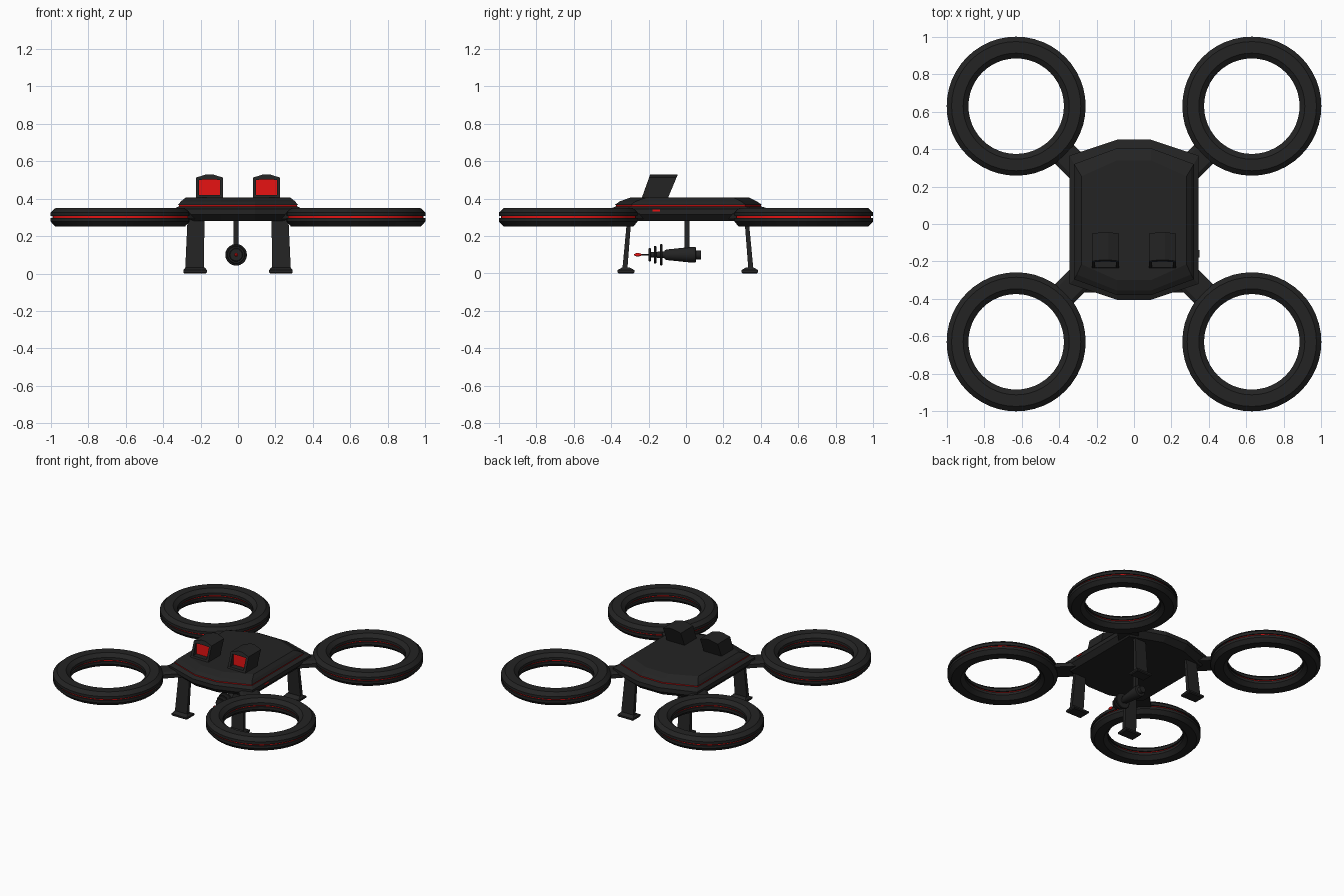
import bpy, bmesh, math
from mathutils import Vector, Matrix

cube = bpy.data.objects.get("Cube")
if cube:
    bpy.data.objects.remove(cube, do_unlink=True)


def material(name, rgb):
    m = bpy.data.materials.new(name)
    m.use_nodes = True
    m.diffuse_color = (*rgb, 1)
    m.node_tree.nodes["Principled BSDF"].inputs["Base Color"].default_value = (*rgb, 1)
    return m


MATS = [material("charcoal", (0.017, 0.017, 0.017)), material("signal_red", (0.8, 0.006, 0.006))]


def finish(name, bm, smooth=False):
    bmesh.ops.recalc_face_normals(bm, faces=bm.faces)
    mesh = bpy.data.meshes.new(name)
    bm.to_mesh(mesh)
    bm.free()
    for m in MATS:
        mesh.materials.append(m)
    ob = bpy.data.objects.new(name, mesh)
    bpy.context.collection.objects.link(ob)
    if smooth:
        bpy.ops.object.select_all(action="DESELECT")
        ob.select_set(True)
        bpy.context.view_layer.objects.active = ob
        bpy.ops.object.shade_smooth_by_angle(angle=math.radians(25))
    return ob


def loft(name, rings, closed=False, red=(), smooth=False):
    """Skin equal-length point loops; bands listed in red get the accent colour."""
    bm = bmesh.new()
    loops = [[bm.verts.new(p) for p in ring] for ring in rings]
    count = len(loops)
    for i in range(count if closed else count - 1):
        a, b = loops[i], loops[(i + 1) % count]
        for j in range(len(a)):
            k = (j + 1) % len(a)
            f = bm.faces.new((a[j], a[k], b[k], b[j]))
            f.material_index = int(i in red)
    if not closed:
        bm.faces.new(loops[0])
        bm.faces.new(loops[-1])
    return finish(name, bm, smooth)


def rect(cx, cy, z, w, d):
    return [(cx + sx * w / 2, cy + sy * d / 2, z) for sx, sy in ((-1, -1), (1, -1), (1, 1), (-1, 1))]


# Hull: octagonal outline, stacked layers with a recessed red seam
def outline(z, hx, front, back):
    n, s = 0.09, 0.085
    return [(-n, front, z), (n, front, z), (hx, front + s, z), (hx, back - s, z),
            (n, back, z), (-n, back, z), (-hx, back - s, z), (-hx, front + s, z)]


hull = [(0.28, 0.315, -0.37, 0.41), (0.315, 0.345, -0.405, 0.45), (0.345, 0.345, -0.405, 0.45),
        (0.357, 0.32, -0.38, 0.405), (0.357, 0.315, -0.375, 0.4), (0.367, 0.315, -0.375, 0.4),
        (0.367, 0.32, -0.38, 0.405), (0.385, 0.305, -0.355, 0.38), (0.405, 0.28, -0.3, 0.34)]
loft("hull", [outline(*layer) for layer in hull], red=(4,))

# Small marker light on the left flank
loft("side_marker", [rect(0.345, -0.16, z, 0.008, 0.04) for z in (0.331, 0.341)], red=(0,))


# Rotor guards: chamfered rings with red grooves outside and inside
GUARD = [(0.345, 0.25), (0.371, 0.277), (0.371, 0.296), (0.361, 0.296), (0.361, 0.306),
         (0.371, 0.306), (0.371, 0.326), (0.345, 0.35), (0.283, 0.35), (0.255, 0.326),
         (0.255, 0.306), (0.265, 0.306), (0.265, 0.296), (0.255, 0.296), (0.255, 0.277), (0.283, 0.25)]


def circle(r, z, cx, cy, n=48):
    return [(cx + r * math.cos(math.tau * i / n), cy + r * math.sin(math.tau * i / n), z) for i in range(n)]


for sx, side in ((-1, "right"), (1, "left")):
    for sy, end in ((-1, "front"), (1, "back")):
        tag = f"{end}_{side}"
        c = 0.629
        loft(f"{tag}_rotor_guard", [circle(r, z, sx * c, sy * c) for r, z in GUARD],
             closed=True, red=(3, 11), smooth=True)

        # Diagonal arm joining hull and guard
        along, across = Vector((sx, sy, 0)).normalized(), Vector((-sy, sx, 0)).normalized()
        sections = []
        for dist in (0.3, 0.56):
            p = along * dist
            sections.append([p + across * u + Vector((0, 0, z)) for u, z in
                             ((-0.07, 0.29), (0.07, 0.29), (0.07, 0.318), (0.05, 0.33),
                              (-0.05, 0.33), (-0.07, 0.318))])
        loft(f"{tag}_arm", sections)

        # Landing leg and flared foot
        y = -0.303 if sy < 0 else 0.323
        loft(f"{tag}_leg", [rect(sx * 0.232, y + sy * 0.024, 0.02, 0.1, 0.027),
                            rect(sx * 0.224, y, 0.3, 0.09, 0.022)])
        loft(f"{tag}_foot", [rect(sx * 0.229, y + sy * 0.018, z, w, d) for z, w, d in
                             ((0, 0.115, 0.075), (0.006, 0.125, 0.09), (0.018, 0.125, 0.09), (0.032, 0.105, 0.04))])


# Camera pods: slanted housings with a recessed upright red lens
for sx, side in ((-1, "right"), (1, "left")):
    cx = sx * 0.152

    def section(half, z_low, z_mid, z_top, y0, shear):
        pts = ((-half, z_low), (half, z_low), (half, z_mid), (half * 0.2, z_top), (-half * 0.2, z_top), (-half, z_mid))
        return [(cx + x, y0 + shear * (z - 0.4), z) for x, z in pts]

    front = section(0.073, 0.4, 0.512, 0.53, -0.238, 0.36)
    mouth = section(0.055, 0.418, 0.5, 0.502, -0.238, 0.36)
    lens = [(x, -0.192, z) for x, y, z in mouth]
    back = section(0.073, 0.4, 0.512, 0.53, -0.098, 0.42)
    pod = loft(f"{side}_camera_pod", [back, front, mouth, lens])
    max(pod.data.polygons, key=lambda f: f.index).material_index = 1


# Underslung emitter: lathed along y
def lathe(name, profile, mat=0, n=20):
    cx, cz = -0.01, 0.1
    ob = loft(name, [[(cx + r * math.cos(math.tau * i / n), y, cz + r * math.sin(math.tau * i / n))
                      for i in range(n)] for y, r in profile], smooth=True)
    for f in ob.data.polygons:
        f.material_index = mat


lathe("emitter_barrel", [(-0.115, 0.022), (-0.105, 0.028), (0.03, 0.042), (0.052, 0.04),
                         (0.054, 0.024), (0.08, 0.024)])
lathe("emitter_core", [(-0.2, 0.014), (-0.11, 0.018)])
for i, (y, r) in enumerate(((-0.194, 0.036), (-0.165, 0.048), (-0.132, 0.058))):
    lathe(f"emitter_disc_{i + 1}", [(y - 0.006, r - 0.004), (y - 0.003, r), (y + 0.003, r), (y + 0.006, r - 0.004)])
lathe("emitter_rod", [(-0.245, 0.004), (-0.195, 0.004)])
lathe("emitter_tip", [(-0.277, 0.003), (-0.268, 0.008), (-0.255, 0.01), (-0.242, 0.006), (-0.236, 0.003)], mat=1)
loft("emitter_pylon", [rect(-0.01, 0.005, z, 0.027, 0.026) for z in (0.12, 0.29)])
